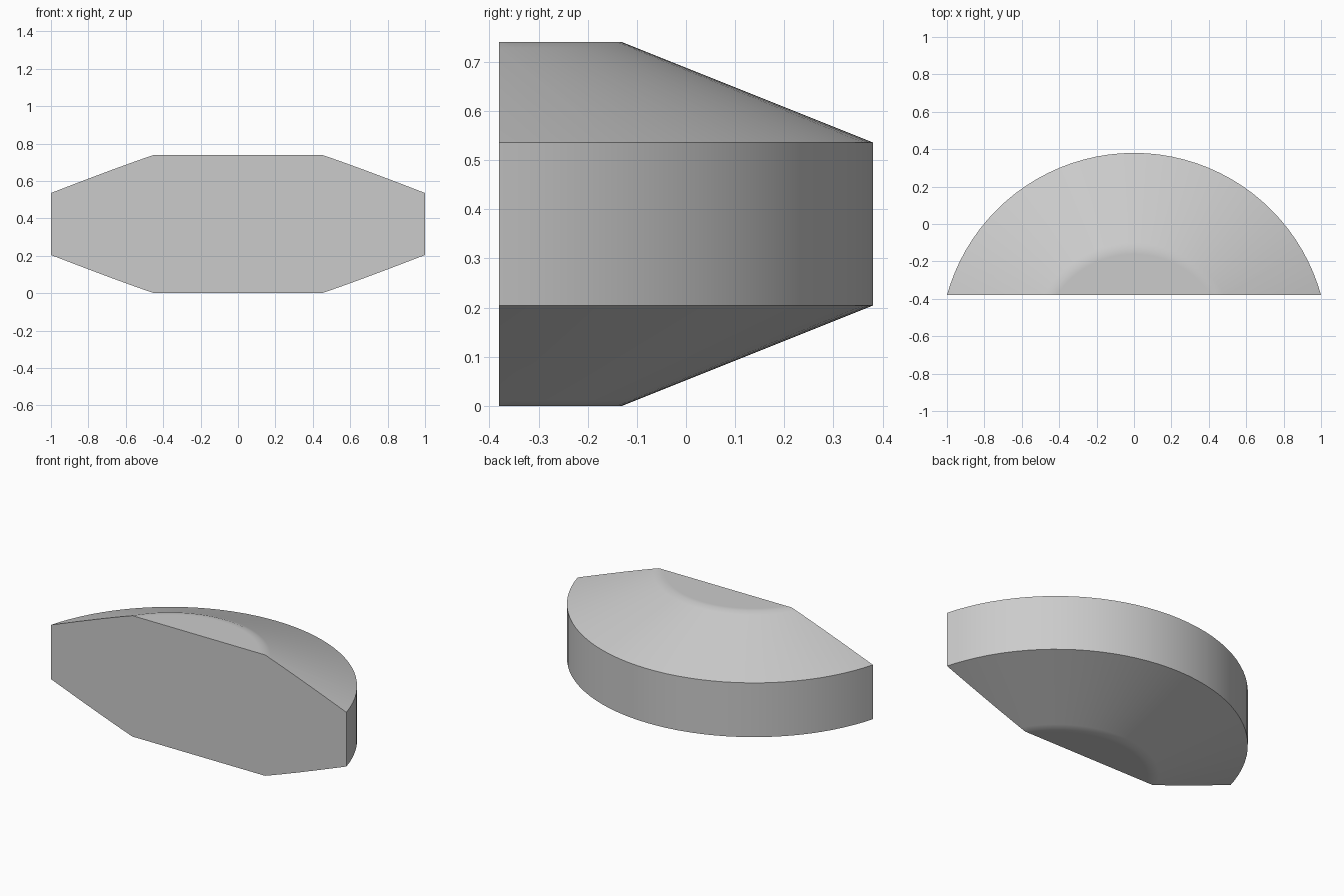
import bpy, bmesh, math
from mathutils import Matrix, Vector

if "Cube" in bpy.data.objects:
    bpy.data.objects.remove(bpy.data.objects["Cube"], do_unlink=True)

HEIGHT, RIM_LOW = 0.74, 0.204
RADIUS, FLAT = 1.038, 0.528      # outer radius and flat cap radius
FRONT = -0.38                    # plane of the flat front cut
CENTRE = Vector((0, 0.38 - RADIUS, 0))
SEGMENTS = 96

# Colour
grey = bpy.data.materials.new("plain_grey")
grey.use_nodes = True
colour = (0.6, 0.6, 0.6, 1)
grey.diffuse_color = colour
grey.node_tree.nodes["Principled BSDF"].inputs["Base Color"].default_value = colour

# Half profile, with support rings beside the cap edge to keep its shading tight
band = 0.03
slope = RIM_LOW / (RADIUS - FLAT)
lower = [(0, 0), (FLAT - band, 0), (FLAT, 0),
         (FLAT + band, band * slope), (RADIUS, RIM_LOW)]
profile = lower + [(r, HEIGHT - z) for r, z in reversed(lower)]

# Revolve the profile into a double-coned disc
bm = bmesh.new()
verts = [bm.verts.new(CENTRE + Vector((r, 0, z))) for r, z in profile]
edges = [bm.edges.new(pair) for pair in zip(verts, verts[1:])]
bmesh.ops.spin(bm, geom=verts + edges, cent=CENTRE, axis=(0, 0, 1),
               angle=math.tau, steps=SEGMENTS)
bmesh.ops.remove_doubles(bm, verts=bm.verts, dist=0.0005)

# Slice off the front and close it with one flat face
cut = bmesh.ops.bisect_plane(bm, geom=bm.verts[:] + bm.edges[:] + bm.faces[:],
                             plane_co=(0, FRONT, 0), plane_no=(0, -1, 0),
                             clear_outer=True)
rim = [e for e in cut["geom_cut"] if isinstance(e, bmesh.types.BMEdge)]
bmesh.ops.contextual_create(bm, geom=rim)
bmesh.ops.recalc_face_normals(bm, faces=bm.faces)

mesh = bpy.data.meshes.new("sliced_disc")
bm.to_mesh(mesh)
bm.free()
mesh.materials.append(grey)
disc = bpy.data.objects.new("sliced_disc", mesh)
bpy.context.collection.objects.link(disc)

# Smooth curved sides, sharp rims
bpy.ops.object.select_all(action='DESELECT')
disc.select_set(True)
bpy.context.view_layer.objects.active = disc
bpy.ops.object.shade_smooth_by_angle(angle=math.radians(30))
